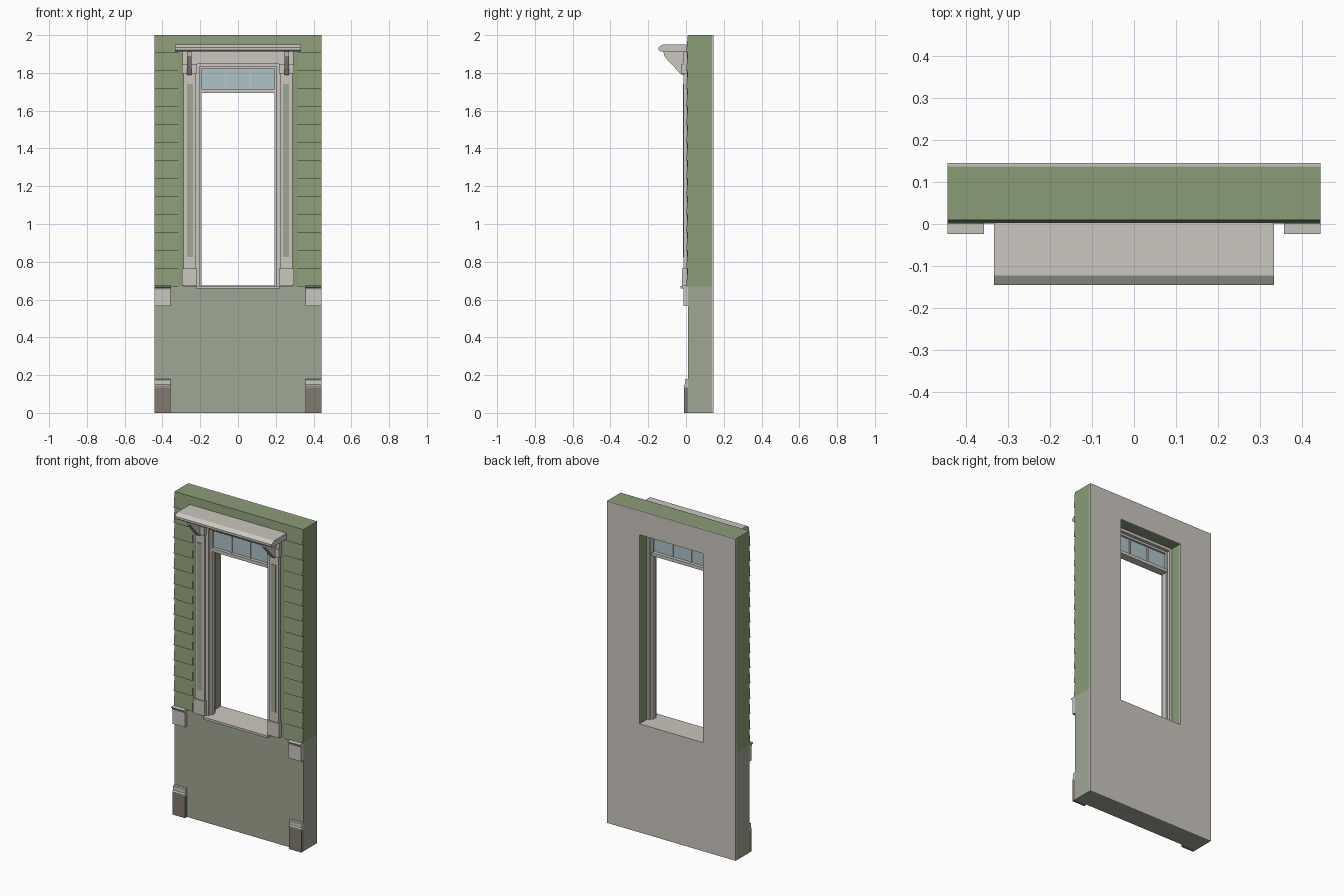
import bpy, bmesh, math

if "Cube" in bpy.data.objects:
    bpy.data.objects.remove(bpy.data.objects["Cube"])


def lin(c):
    return tuple(((v / 255 + 0.055) / 1.055) ** 2.4 for v in c) + (1.0,)


def mat(name, rgb):
    m = bpy.data.materials.new(name)
    m.diffuse_color = lin(rgb)
    m.use_nodes = True
    m.node_tree.nodes["Principled BSDF"].inputs["Base Color"].default_value = m.diffuse_color
    return m


GREEN = mat("green_siding", (139, 156, 119))
SAGE = mat("pale_sage", (160, 167, 147))
TRIM = mat("warm_white_trim", (203, 199, 191))
BROWN = mat("brown_stone", (130, 120, 112))
GLASS = mat("blue_glass", (174, 195, 203))


def mesh(name, verts, faces, m):
    me = bpy.data.meshes.new(name)
    me.from_pydata(verts, [], faces)
    bm = bmesh.new()
    bm.from_mesh(me)
    bmesh.ops.recalc_face_normals(bm, faces=bm.faces)
    bm.to_mesh(me)
    bm.free()
    me.materials.append(m)
    ob = bpy.data.objects.new(name, me)
    bpy.context.collection.objects.link(ob)
    return ob


def prism(name, pts, a, b, axis, m):
    """Extrude a profile: axis 'x' takes (y, z) points, axis 'y' takes (x, z)."""
    place = (lambda t, p: (t, p[0], p[1])) if axis == 'x' else (lambda t, p: (p[0], t, p[1]))
    n = len(pts)
    verts = [place(t, p) for t in (a, b) for p in pts]
    faces = [list(range(n)), list(range(n, 2 * n))]
    faces += [[i, (i + 1) % n, n + (i + 1) % n, n + i] for i in range(n)]
    return mesh(name, verts, faces, m)


def box(name, x0, x1, y0, y1, z0, z1, m):
    return prism(name, [(y0, z0), (y1, z0), (y1, z1), (y0, z1)], x0, x1, 'x', m)


def frame(name, outer, inner, y0, y1, m):
    """Rectangular plate with a hole; rectangles are (half width, z0, z1)."""
    verts = []
    for y in (y0, y1):
        for w, z0, z1 in (outer, inner):
            verts += [(-w, y, z0), (w, y, z0), (w, y, z1), (-w, y, z1)]
    faces = []
    for i in range(4):
        j = (i + 1) % 4
        faces += [[i, j, 4 + j, 4 + i], [8 + i, 8 + j, 12 + j, 12 + i],
                  [i, j, 8 + j, 8 + i], [4 + i, 4 + j, 12 + j, 12 + i]]
    return mesh(name, verts, faces, m)


def arch(w, z0, z1, wi, zi):
    """Upside-down U outline around an opening."""
    return [(-w, z0), (-w, z1), (w, z1), (w, z0), (wi, z0), (wi, zi), (-wi, zi), (-wi, z0)]


W, BELT, HEAD, OPEN = 0.443, 0.67, 1.85, 0.219
BACK = 0.145

# Wall body and inner lining
box("lower_wall", -W, W, 0.01, 0.137, 0, BELT, SAGE)
prism("upper_wall", arch(W, BELT, 2.0, OPEN, HEAD), 0.011, 0.137, 'y', GREEN)
frame("inner_lining", (W, 0, 2.0), (OPEN, BELT, HEAD), 0.137, BACK, TRIM)
prism("casing_backing", arch(0.315, BELT, 1.905, OPEN, HEAD), 0.0055, 0.012, 'y', GREEN)

# Clapboard siding, the last course running full width
COURSES = 14
PITCH = (2.0 - BELT) / COURSES


def siding(name, x0, x1, first, last):
    pts = []
    for i in range(first, last):
        z = BELT + i * PITCH
        pts += [(0.001, z), (0.0095, z + PITCH)]
    pts += [(0.013, BELT + last * PITCH), (0.013, BELT + first * PITCH)]
    prism(name, pts, x0, x1, 'x', GREEN)


siding("siding_left", -W, -0.315, 0, COURSES - 1)
siding("siding_right", 0.315, W, 0, COURSES - 1)
siding("siding_top", -W, W, COURSES - 1, COURSES)

# Parts repeated on both sides
for s, side in ((-1, "left"), (1, "right")):
    def sbox(name, a, b, y0, y1, z0, z1, m):
        box(f"{name}_{side}", min(s * a, s * b), max(s * a, s * b), y0, y1, z0, z1, m)

    def sprism(name, pts, a, b, m):
        prism(f"{name}_{side}", pts, s * a, s * b, 'x', m)

    # Corner blocks at the foot and under the belt line
    sbox("foot_block", 0.357, W, -0.011, 0.012, 0, 0.135, BROWN)
    sprism("foot_cap", [(0.012, 0.135), (-0.011, 0.135), (-0.013, 0.143),
                        (-0.006, 0.15), (-0.006, 0.175), (-0.002, 0.18), (0.012, 0.18)],
           0.357, W, TRIM)
    sbox("belt_block", 0.357, W, -0.012, 0.012, 0.565, 0.655, TRIM)
    sprism("belt_moulding", [(0.012, 0.652), (-0.012, 0.652), (-0.016, 0.662),
                             (-0.024, 0.667), (-0.024, 0.673), (0.012, 0.675)],
           0.357, W, TRIM)

    # Pilaster with painted panel
    sbox("pilaster", 0.222, 0.288, -0.012, 0.012, BELT, 1.86, TRIM)
    sbox("pilaster_panel", 0.238, 0.270, -0.0155, -0.01, 0.825, 1.74, SAGE)
    sbox("pilaster_base", 0.217, 0.297, -0.02, 0.012, 0.675, 0.765, TRIM)
    sbox("pilaster_capital", 0.217, 0.297, -0.023, 0.012, 1.797, 1.848, TRIM)

    # Bracket carrying the hood
    sprism("hood_bracket", [(-0.01, 1.79), (-0.025, 1.79), (-0.09, 1.86),
                            (-0.115, 1.89), (-0.12, 1.916), (-0.01, 1.916)],
           0.245, 0.270, TRIM)

# Frieze and hood
box("frieze", -0.295, 0.295, -0.012, 0.012, 1.848, 1.916, TRIM)
prism("hood", [(0.003, 1.914), (-0.135, 1.914), (-0.145, 1.922), (-0.145, 1.935),
               (-0.122, 1.951), (0.003, 1.951)], -0.333, 0.333, 'x', TRIM)

# Window frame in two steps, with a transom light above
prism("outer_jamb", arch(0.222, BELT, HEAD, 0.204, 1.833), 0.0, 0.07, 'y', TRIM)
prism("inner_jamb", arch(0.205, BELT, 1.834, 0.192, 1.82), 0.018, 0.05, 'y', TRIM)
box("transom_bar", -0.195, 0.195, 0.012, 0.06, 1.694, 1.714, TRIM)
box("transom_glass", -0.195, 0.195, 0.032, 0.038, 1.712, 1.822, GLASS)
for i, x in enumerate((-0.064, 0.064)):
    box(f"transom_muntin_{i + 1}", x - 0.004, x + 0.004, 0.026, 0.044, 1.712, 1.822, TRIM)

# Sill running through the full wall depth
prism("window_sill", [(-0.028, 0.658), (0.012, 0.658), (0.012, 0.669), (BACK, 0.669),
                      (BACK, 0.675), (-0.028, 0.672)], -0.222, 0.222, 'x', TRIM)
